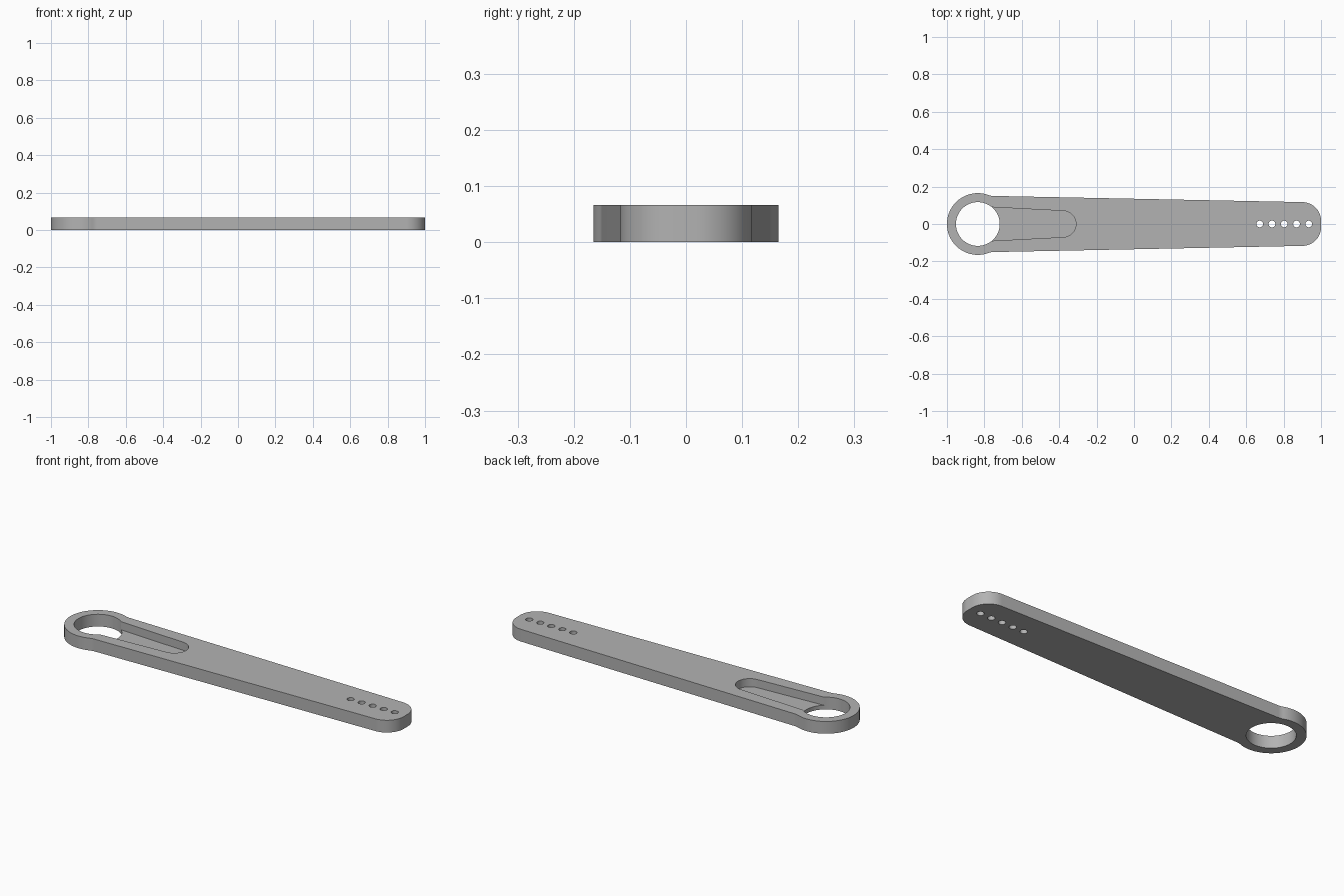
import bpy, bmesh, math

cube = bpy.data.objects.get("Cube")
if cube:
    bpy.data.objects.remove(cube, do_unlink=True)

THICK, FLOOR = 0.066, 0.022
RING_X, RING_R, HOLE_R = -0.835, 0.165, 0.117

grey = bpy.data.materials.new("plain_grey")
grey.use_nodes = True
grey.diffuse_color = (0.45, 0.45, 0.45, 1)
grey.node_tree.nodes["Principled BSDF"].inputs["Base Color"].default_value = (0.45, 0.45, 0.45, 1)


def arc(cx, cy, r, start, end, steps):
    angles = [math.radians(start + (end - start) * i / steps) for i in range(steps + 1)]
    return [(cx + r * math.cos(a), cy + r * math.sin(a)) for a in angles]


def mirrored(half):
    """Close an upper half profile with its reflection in y."""
    return half + [(x, -y) for x, y in reversed(half) if abs(y) > 1e-5]


def prism(name, points, low, high):
    bm = bmesh.new()
    base = bm.faces.new([bm.verts.new((x, y, low)) for x, y in points])
    top = bmesh.ops.extrude_face_region(bm, geom=[base])["geom"]
    bmesh.ops.translate(bm, vec=(0, 0, high - low),
                        verts=[v for v in top if isinstance(v, bmesh.types.BMVert)])
    bmesh.ops.recalc_face_normals(bm, faces=bm.faces)
    mesh = bpy.data.meshes.new(name)
    bm.to_mesh(mesh)
    bm.free()
    mesh.materials.append(grey)
    obj = bpy.data.objects.new(name, mesh)
    bpy.context.collection.objects.link(obj)
    return obj


# Arm: ring end, blended shoulder, taper, rounded tip
blend = 0.08
shoulder_y = 0.15 + blend
dx = math.sqrt((RING_R + blend) ** 2 - shoulder_y ** 2)
turn = math.degrees(math.atan2(shoulder_y, dx))
half = arc(RING_X, 0, RING_R, 180, turn, 40)
half += arc(RING_X + dx, shoulder_y, blend, turn + 180, 269, 6)[1:]
half += arc(0.9, 0.017, 0.1, 89, 0, 20)
arm = prism("lever_arm", mirrored(half), 0, THICK)

# Cutters: ring hole, tapered pocket, row of pin holes
pocket = [(RING_X, 0.094)] + arc(-0.38, 0, 0.07, 87, 0, 20)
cutters = [
    prism("ring_hole_cutter", arc(RING_X, 0, HOLE_R, 0, 355, 71), -0.1, 0.2),
    prism("pocket_cutter", mirrored(pocket), FLOOR, 0.15),
]
for i in range(5):
    x = 0.672 + 0.0657 * i
    cutters.append(prism("pin_hole_cutter", arc(x, 0, 0.018, 0, 345, 23), -0.1, 0.2))

for cutter in cutters:
    cutter.hide_render = True
    mod = arm.modifiers.new("cut", "BOOLEAN")
    mod.operation = "DIFFERENCE"
    mod.solver = "EXACT"
    mod.object = cutter

# Bake the cuts and drop the cutters
depsgraph = bpy.context.evaluated_depsgraph_get()
arm.data = bpy.data.meshes.new_from_object(arm.evaluated_get(depsgraph))
arm.modifiers.clear()
for cutter in cutters:
    bpy.data.objects.remove(cutter, do_unlink=True)

bpy.ops.object.select_all(action="DESELECT")
arm.select_set(True)
bpy.context.view_layer.objects.active = arm
bpy.ops.object.shade_smooth_by_angle(angle=math.radians(30))
